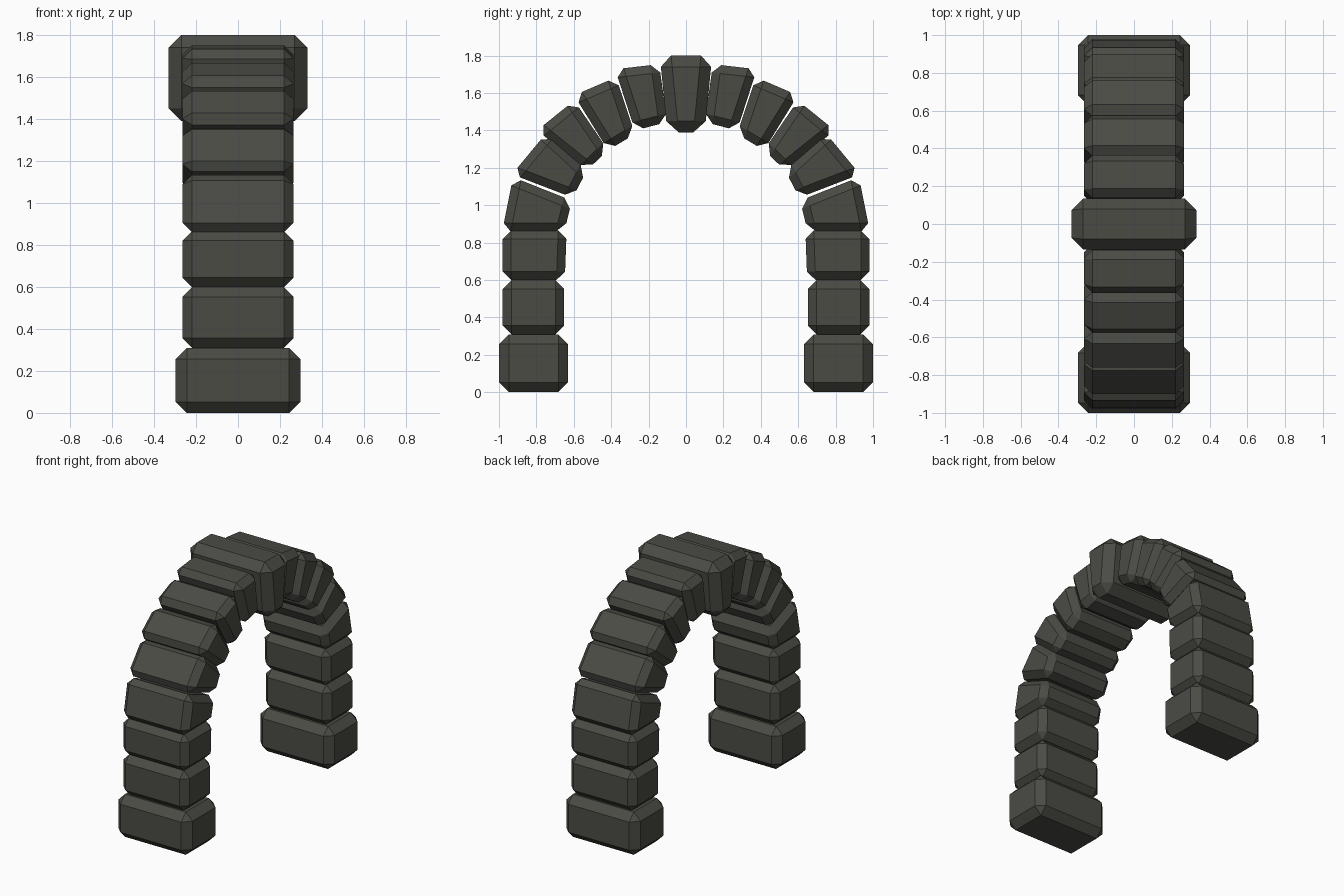
import bpy, bmesh

if "Cube" in bpy.data.objects:
    bpy.data.objects.remove(bpy.data.objects["Cube"])

stone = bpy.data.materials.new("dark_stone")
stone.diffuse_color = (0.07, 0.071, 0.06, 1)
stone.use_nodes = True
stone.node_tree.nodes["Principled BSDF"].inputs["Base Color"].default_value = stone.diffuse_color


def block(name, quad, half_width, bevel):
    """Chamfered stone: a (y, z) outline extruded along x."""
    bm = bmesh.new()
    a = [bm.verts.new((-half_width, y, z)) for y, z in quad]
    b = [bm.verts.new((half_width, y, z)) for y, z in quad]
    bm.faces.new(a)
    bm.faces.new(b[::-1])
    for i in range(4):
        j = (i + 1) % 4
        bm.faces.new((a[i], b[i], b[j], a[j]))
    bmesh.ops.recalc_face_normals(bm, faces=bm.faces)
    bmesh.ops.bevel(bm, geom=bm.edges[:], offset=bevel, segments=1,
                    affect='EDGES', clamp_overlap=True)
    bmesh.ops.recalc_face_normals(bm, faces=bm.faces)
    me = bpy.data.meshes.new(name)
    bm.to_mesh(me)
    bm.free()
    me.materials.append(stone)
    ob = bpy.data.objects.new(name, me)
    bpy.context.collection.objects.link(ob)


# one leg of the arch: outer low, inner low, inner high, outer high
stones = [
    ("base_stone", 0.297, 0.053, [(1.0, 0), (.63, 0), (.63, .31), (1.0, .31)]),
    ("leg_stone_low", 0.265, 0.047, [(.98, .31), (.652, .31), (.652, .60), (.98, .60)]),
    ("leg_stone_high", 0.265, 0.045, [(.98, .60), (.648, .60), (.638, .865), (.98, .865)]),
    ("arch_stone_1", 0.265, 0.045, [(.983, .86), (.65, .86), (.61, 1.025), (.925, 1.15)]),
    ("arch_stone_2", 0.265, 0.045, [(.93, 1.165), (.605, 1.04), (.53, 1.187), (.748, 1.385)]),
    ("arch_stone_3", 0.265, 0.045, [(.796, 1.40), (.53, 1.187), (.417, 1.294), (.598, 1.56)]),
    ("arch_stone_4", 0.265, 0.045, [(.598, 1.588), (.417, 1.294), (.273, 1.38), (.374, 1.684)]),
    ("arch_stone_5", 0.265, 0.045, [(.379, 1.727), (.273, 1.40), (.10, 1.444), (.144, 1.754)]),
]
for name, half, bevel, quad in stones:
    for side, s in (("back", 1), ("front", -1)):
        block(f"{name}_{side}", [(y * s, z) for y, z in quad], half, bevel)

# keystone at the crown
block("keystone", [(-.14, 1.8), (-.1, 1.39), (.1, 1.39), (.14, 1.8)], 0.33, 0.06)
